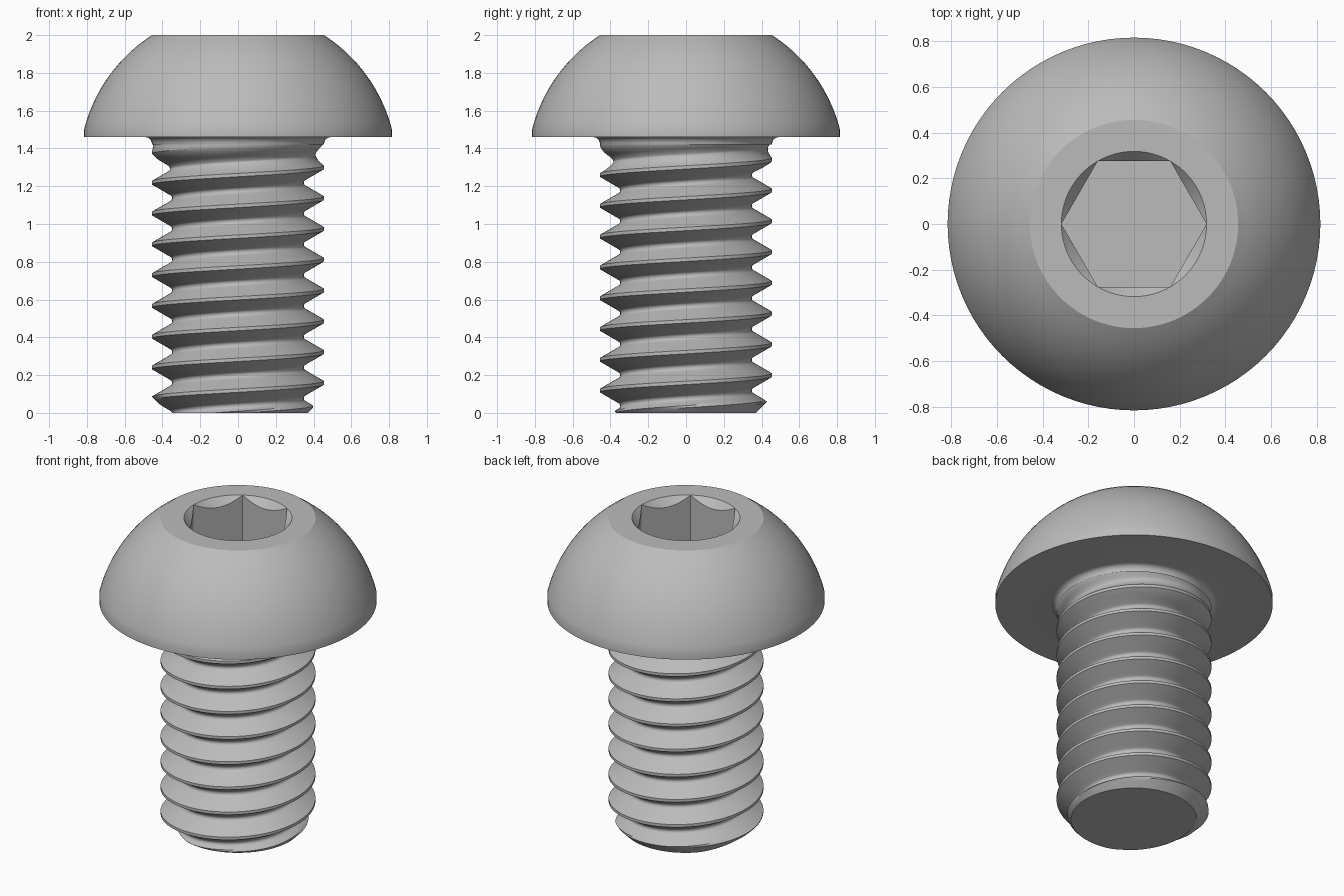
import bpy, bmesh
from math import pi, cos, sin, sqrt, tan, radians

cube = bpy.data.objects.get("Cube")
if cube:
    bpy.data.objects.remove(cube)

SEG = 96          # divisions around the axis
PITCH = 0.163     # thread pitch
CREST = 0.455     # thread crest radius
TOP, SEAT = 2.0, 1.46

steel = bpy.data.materials.new("steel_grey")
steel.use_nodes = True
steel.diffuse_color = (0.5, 0.5, 0.5, 1)
steel.node_tree.nodes["Principled BSDF"].inputs["Base Color"].default_value = (0.5, 0.5, 0.5, 1)


def finish(bm, name):
    bmesh.ops.remove_doubles(bm, verts=bm.verts, dist=1e-5)
    mesh = bpy.data.meshes.new(name)
    bm.to_mesh(mesh)
    bm.free()
    obj = bpy.data.objects.new(name, mesh)
    bpy.context.collection.objects.link(obj)
    mesh.materials.append(steel)
    bpy.ops.object.select_all(action='DESELECT')
    obj.select_set(True)
    bpy.context.view_layer.objects.active = obj
    bpy.ops.object.shade_smooth_by_angle(angle=radians(30))
    return obj


def skin(bm, rings, shift=0):
    """Join rings with quads; shift moves the seam up by that many rings."""
    for k in range(len(rings) - 1 - shift):
        for i in range(SEG):
            n = (i + 1) % SEG
            s = shift if n == 0 else 0
            bm.faces.new((rings[k][i], rings[k + s][n], rings[k + s + 1][n], rings[k + 1][i]))


# Button head with collar fillet, dome and hexagonal socket
def hex_radius(a):
    return 0.275 / cos(a % (pi / 3) - pi / 6)


RIM = 0.275 / cos(pi / 6)
profile = []
for k in range(6):                                   # fillet under the head
    t = k / 5 * pi / 2
    profile.append((CREST + 0.035 * (1 - cos(t)), SEAT - 0.04 + 0.04 * sin(t)))
profile += [(0.815, SEAT)]
centre, dome = 1.293, 0.841
for k in range(17):                                  # dome arc
    z = 1.5 + (TOP - 1.5) * k / 16
    profile.append((sqrt(dome ** 2 - (z - centre) ** 2), z))
profile.append((RIM, TOP))

bm = bmesh.new()
angles = [2 * pi * i / SEG for i in range(SEG)]
rings = [[bm.verts.new((r * cos(a), r * sin(a), z)) for a in angles] for r, z in profile]
# Countersink meets the socket walls in scallops, then walls drop to the floor
for floor in (None, 1.67):
    ring = []
    for a in angles:
        h = hex_radius(a)
        z = floor or TOP - (RIM - h) * 1.15
        ring.append(bm.verts.new((h * cos(a), h * sin(a), z)))
    rings.append(ring)
skin(bm, rings)
bm.faces.new(rings[-1])
finish(bm, "button_head")

# One pitch of thread section: crest flat, flank, rounded root, flank
half, root = 0.009, 0.019
flank = PITCH / 2 - half - root * sin(pi / 3)
side = [(half + flank * k / 5, CREST - tan(pi / 3) * flank * k / 5) for k in range(6)]
base = side[-1][1] - root * (1 - cos(pi / 3))
for k in range(3, -1, -1):
    t = radians(15 * k)
    side.append((PITCH / 2 - root * sin(t), base + root * (1 - cos(t))))
section = side + [(PITCH - o, r) for o, r in reversed(side[:-1])]


def thread_radius(r, z):
    """Fade the groove out below the head and chamfer the tip."""
    fade = min(1, max(0, (1.44 - z) / 0.16))
    return min(CREST - (CREST - r) * fade, 0.37 + max(z, -0.1))


# Threaded shank: section swept up a right-handed helix
bm = bmesh.new()
rings = []
for turn in range(-3, 10):
    for o, r in section:
        ring = []
        for i, a in enumerate(angles):
            z = 0.159 + PITCH * (turn + i / SEG) + o
            rr = thread_radius(r, z)
            ring.append(bm.verts.new((rr * cos(a), rr * sin(a), z)))
        rings.append(ring)
skin(bm, rings, len(section))
for height, up in ((0, -1), (1.45, 1)):              # trim both ends flat
    cut = bmesh.ops.bisect_plane(bm, geom=bm.verts[:] + bm.edges[:] + bm.faces[:],
                                 plane_co=(0, 0, height), plane_no=(0, 0, up), clear_outer=True)
    edges = [e for e in cut["geom_cut"] if isinstance(e, bmesh.types.BMEdge)]
    bmesh.ops.contextual_create(bm, geom=edges)
bmesh.ops.recalc_face_normals(bm, faces=bm.faces[:])
finish(bm, "threaded_shank")
